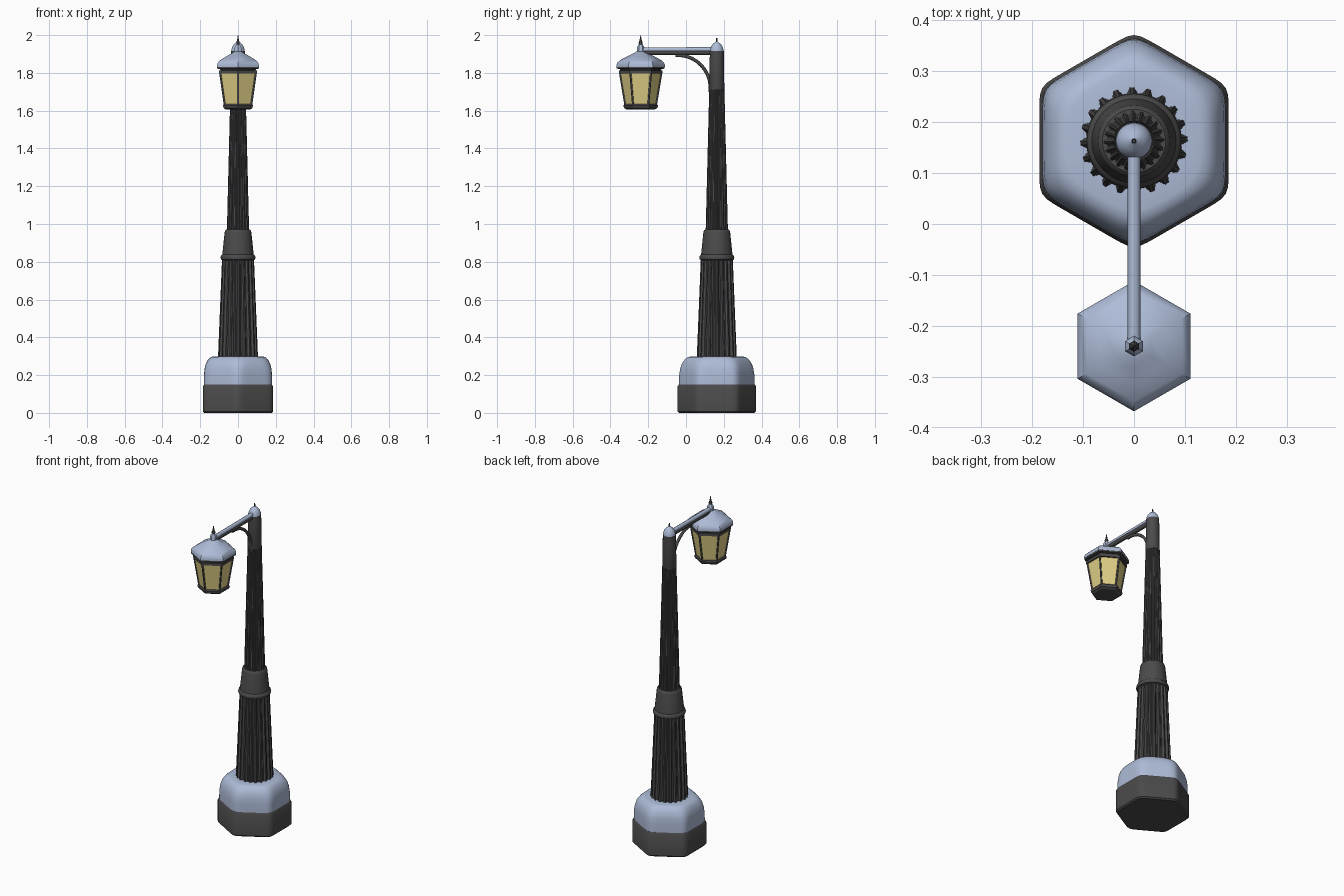
import bpy, bmesh, math
from mathutils import Vector

if "Cube" in bpy.data.objects:
    bpy.data.objects.remove(bpy.data.objects["Cube"])

def material(name, c):
    m = bpy.data.materials.new(name)
    m.diffuse_color = (*c, 1)
    m.use_nodes = True
    m.node_tree.nodes["Principled BSDF"].inputs["Base Color"].default_value = m.diffuse_color
    return m

DARK = material("dark_iron", (0.07, 0.07, 0.07))
BLUE = material("pale_blue", (0.42, 0.50, 0.68))
GLASS = material("yellow_glass", (0.75, 0.63, 0.24))
POST, LAMP = (0, 0.163), (0, -0.24)

def finish(ob, mat, angle=35):
    ob.data.materials.clear()
    ob.data.materials.append(mat)
    bpy.ops.object.select_all(action='DESELECT')
    ob.select_set(True)
    bpy.context.view_layer.objects.active = ob
    bpy.ops.object.shade_smooth_by_angle(angle=math.radians(angle))
    return ob

def loft(name, rings, mat, centre, n=32, shape=None, angle=35):
    """Stack of rings (radius, z, extra) around a vertical axis, capped."""
    bm = bmesh.new()
    loops = []
    for ring in rings:
        r, z = ring[:2]
        loop = []
        for i in range(n):
            t = math.pi / 2 + 2 * math.pi * i / n
            k = r * (shape(i, t, ring) if shape else 1)
            loop.append(bm.verts.new((centre[0] + k * math.cos(t), centre[1] + k * math.sin(t), z)))
        loops.append(loop)
    for a, b in zip(loops, loops[1:]):
        for i in range(n):
            j = (i + 1) % n
            bm.faces.new((a[i], a[j], b[j], b[i]))
    bm.faces.new(loops[0][::-1])
    bm.faces.new(loops[-1])
    me = bpy.data.meshes.new(name)
    bm.to_mesh(me)
    bm.free()
    ob = bpy.data.objects.new(name, me)
    bpy.context.collection.objects.link(ob)
    return finish(ob, mat, angle)

def tube(name, pts, r, mat):
    cu = bpy.data.curves.new(name, 'CURVE')
    cu.dimensions = '3D'
    cu.bevel_depth, cu.bevel_resolution, cu.use_fill_caps = r, 2, True
    sp = cu.splines.new('POLY')
    sp.points.add(len(pts) - 1)
    for p, co in zip(sp.points, pts):
        p.co = (*co, 1)
    ob = bpy.data.objects.new(name, cu)
    bpy.context.collection.objects.link(ob)
    bpy.ops.object.select_all(action='DESELECT')
    ob.select_set(True)
    bpy.context.view_layer.objects.active = ob
    bpy.ops.object.convert(target='MESH')
    return finish(bpy.context.object, mat, 50)

def rounded_hex(i, t, ring):
    # third ring value sets corner sharpness
    p = ring[2]
    s = sum(max(0, math.cos(t - k * math.pi / 3)) ** p for k in range(6))
    m = 1 + 2 * 0.5 ** p
    return (s / m) ** (-1 / p)

def fluted(i, t, ring):
    return 1 if i % 4 in (0, 1) else 0.89

# plinth and its domed cover
loft("plinth", [(0.178, 0, 22), (0.186, 0.008, 22), (0.186, 0.14, 22), (0.180, 0.15, 22)],
     DARK, POST, 96, rounded_hex)
loft("plinth_cover", [(0.180, 0.145, 18), (0.180, 0.20, 16), (0.177, 0.235, 13), (0.170, 0.262, 11),
                      (0.158, 0.283, 9), (0.145, 0.295, 8), (0.130, 0.299, 7), (0.09, 0.30, 6)],
     BLUE, POST, 96, rounded_hex)

# fluted shafts and the collar between them
loft("lower_shaft", [(0.106, 0.29), (0.084, 0.83)], DARK, POST, 80, fluted, 25)
loft("upper_shaft", [(0.059, 0.96), (0.040, 1.72)], DARK, POST, 80, fluted, 25)
loft("collar", [(0.082, 0.808), (0.090, 0.812), (0.093, 0.822), (0.090, 0.832), (0.083, 0.838),
                (0.071, 0.955), (0.068, 0.966), (0.062, 0.971)], DARK, POST, 48)

# plain top of the post with cap
loft("post_top", [(0.038, 1.71), (0.040, 1.715), (0.037, 1.90), (0.037, 1.915)], DARK, POST)
loft("post_cap", [(0.036, 1.912), (0.035, 1.925), (0.029, 1.942), (0.019, 1.955), (0.008, 1.963),
                  (0.005, 1.966)], BLUE, POST)
loft("post_spike", [(0.005, 1.960), (0.003, 1.985)], DARK, POST, 12)

# arm, its pale top strip and curved brace
tube("arm", [(0, 0.15, 1.908), (0, -0.235, 1.908)], 0.013, DARK)
tube("arm_strip", [(0, 0.15, 1.924), (0, -0.235, 1.922)], 0.0125, BLUE)
arc = [math.radians(a) for a in range(-5, 96, 10)]
tube("brace", [(0, -0.04 + 0.17 * math.cos(a), 1.715 + 0.178 * math.sin(a)) for a in arc], 0.009, DARK)

# lantern: hexagonal roof, rims, glass, bars, base
loft("lantern_roof", [(0.128, 1.832), (0.128, 1.842), (0.122, 1.856), (0.108, 1.868), (0.075, 1.886),
                      (0.038, 1.904), (0.018, 1.915)], BLUE, LAMP, 6)
loft("lantern_rim", [(0.105, 1.795), (0.116, 1.797), (0.116, 1.812), (0.108, 1.814), (0.110, 1.820),
                     (0.127, 1.823), (0.127, 1.833), (0.10, 1.834)], DARK, LAMP, 6, None, 20)
loft("lantern_glass", [(0.080, 1.625), (0.109, 1.80)], GLASS, LAMP, 6, None, 20)
loft("lantern_base", [(0.074, 1.606), (0.088, 1.614), (0.092, 1.628), (0.086, 1.634), (0.078, 1.636)],
     DARK, LAMP, 6, None, 20)
for i in range(6):
    t = math.pi / 2 + i * math.pi / 3
    d = Vector((math.cos(t), math.sin(t), 0))
    c = Vector((*LAMP, 0))
    tube(f"lantern_bar_{i + 1}", [c + d * 0.080 + Vector((0, 0, 1.625)),
                                  c + d * 0.109 + Vector((0, 0, 1.80))], 0.0055, DARK)

# finial on the lantern
loft("finial_base", [(0.020, 1.905), (0.020, 1.935), (0.014, 1.945), (0.009, 1.952)], BLUE, LAMP, 6)
loft("finial_spike", [(0.009, 1.950), (0.011, 1.960), (0.006, 1.972), (0.001, 2.0)], DARK, LAMP, 6)
